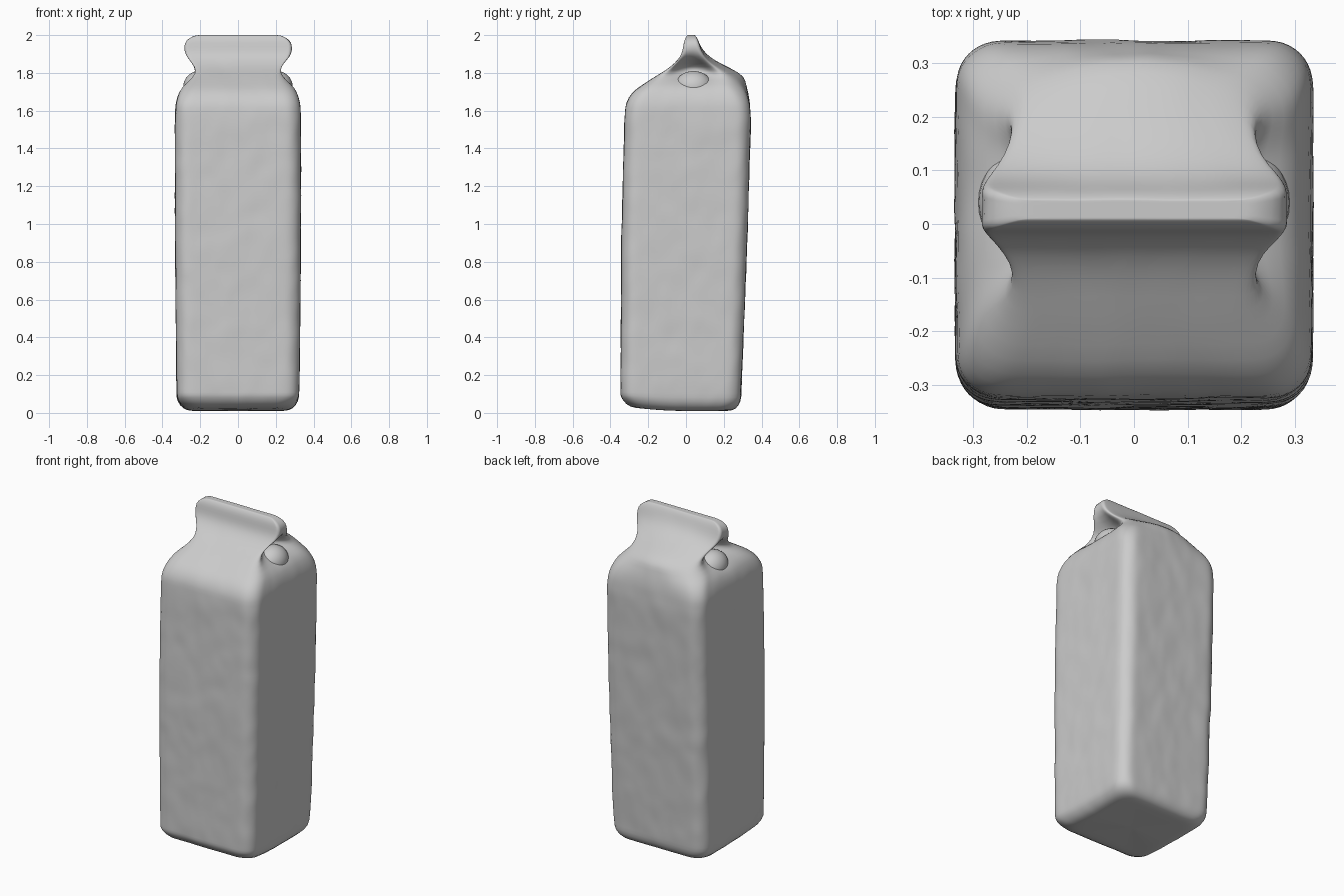
import bpy, bmesh, math
from mathutils import Vector, noise

if "Cube" in bpy.data.objects:
    bpy.data.objects.remove(bpy.data.objects["Cube"])

# Carton side profile: height, half width, front y, back y
PROFILE = [
    (0.01, 0.25, -0.27, 0.23),
    (0.02, 0.29, -0.315, 0.265),
    (0.06, 0.321, -0.345, 0.289),
    (0.15, 0.325, -0.346, 0.294),
    (0.90, 0.333, -0.342, 0.323),
    (1.55, 0.333, -0.325, 0.343),
    (1.64, 0.330, -0.318, 0.336),
    (1.70, 0.312, -0.285, 0.312),
    (1.78, 0.270, -0.165, 0.23),
    (1.815, 0.256, -0.105, 0.175),
    (1.85, 0.265, -0.06, 0.125),
    (1.885, 0.284, -0.03, 0.096),
    (1.92, 0.287, -0.017, 0.08),
    (1.96, 0.284, -0.012, 0.068),
    (1.985, 0.259, -0.004, 0.058),
    (2.00, 0.22, 0.008, 0.046),
]
SIDE, CORNER = 16, 5


def bell(z, centre, width):
    return math.exp(-((z - centre) / width) ** 2)


def ring(z, hx, y0, y1):
    """Rounded rectangle with tucked gable ends and a puffed back roof."""
    ym, hy = (y0 + y1) / 2, (y1 - y0) / 2
    r = min(0.08, 0.4 * hy)
    arcs = []
    for i, (sx, sy) in enumerate(((1, -1), (1, 1), (-1, 1), (-1, -1))):
        c = Vector((sx * (hx - r), ym + sy * (hy - r), z))
        angles = [math.radians(90 * (i - 1 + k / CORNER)) for k in range(CORNER + 1)]
        arcs.append([c + r * Vector((math.cos(a), math.sin(a), 0)) for a in angles])
    pts = []
    for i, arc in enumerate(arcs):
        end = arcs[(i + 1) % 4][0]
        pts += arc + [arc[-1].lerp(end, k / SIDE) for k in range(1, SIDE)]
    tuck = 0.12 * bell(z, 1.815, 0.05)
    puff = 0.085 * bell(z, 1.80, 0.08)
    for p in pts:
        u, v = p.x / hx, (p.y - ym) / hy
        p.x -= math.copysign(tuck, p.x) * max(0, 1 - v * v) ** 1.2 * abs(u) ** 3
        p.y += puff * max(0, 1 - u * u) ** 1.3 * max(0, v)
        if z < 0.1:
            p.z += 0.025 * max(0, -p.y / 0.34) ** 2
    return pts


def shrink(pts, f):
    c = sum(pts, Vector()) / len(pts)
    return [c.lerp(p, f) for p in pts]


# Rings up the body, closed by shrinking rings at the base and fin top
rings = []
for a, b in zip(PROFILE, PROFILE[1:]):
    n = max(1, round((b[0] - a[0]) / 0.05))
    rings += [ring(*(p + (q - p) * k / n for p, q in zip(a, b))) for k in range(n)]
rings.append(ring(*PROFILE[-1]))
rings = ([shrink(rings[0], f) for f in (0.15, 0.5, 0.85)] + rings
         + [shrink(rings[-1], f) for f in (0.9, 0.5, 0.1)])

# Skin the rings with a slightly crumpled surface
bm = bmesh.new()
loops = []
for pts in rings:
    loop = []
    for p in pts:
        d = noise.noise(p * 9) * 0.004 + noise.noise(p * 22) * 0.003
        out = Vector((p.x, p.y, 0))
        fade = min(1, out.length / 0.15)
        loop.append(bm.verts.new(p + out.normalized() * d * fade))
    loops.append(loop)
n = len(loops[0])
for a, b in zip(loops, loops[1:]):
    for i in range(n):
        j = (i + 1) % n
        bm.faces.new((a[i], a[j], b[j], b[i]))
bm.faces.new(loops[0][::-1])
bm.faces.new(loops[-1])
bmesh.ops.recalc_face_normals(bm, faces=bm.faces)
mesh = bpy.data.meshes.new("carton")
bm.to_mesh(mesh)
bm.free()
mesh.shade_smooth()
carton = bpy.data.objects.new("carton", mesh)
bpy.context.collection.objects.link(carton)
sub = carton.modifiers.new("soften", 'SUBSURF')
sub.levels = sub.render_levels = 1

# Puffed tucked flap under each end of the fin
for name, s in (("right_flap", 1), ("left_flap", -1)):
    bpy.ops.mesh.primitive_uv_sphere_add(segments=32, ring_count=16, radius=1,
                                         location=(s * 0.205, 0.04, 1.725))
    flap = bpy.context.object
    flap.name = name
    flap.scale = (0.085, 0.10, 0.085)
    bpy.ops.object.shade_smooth()
